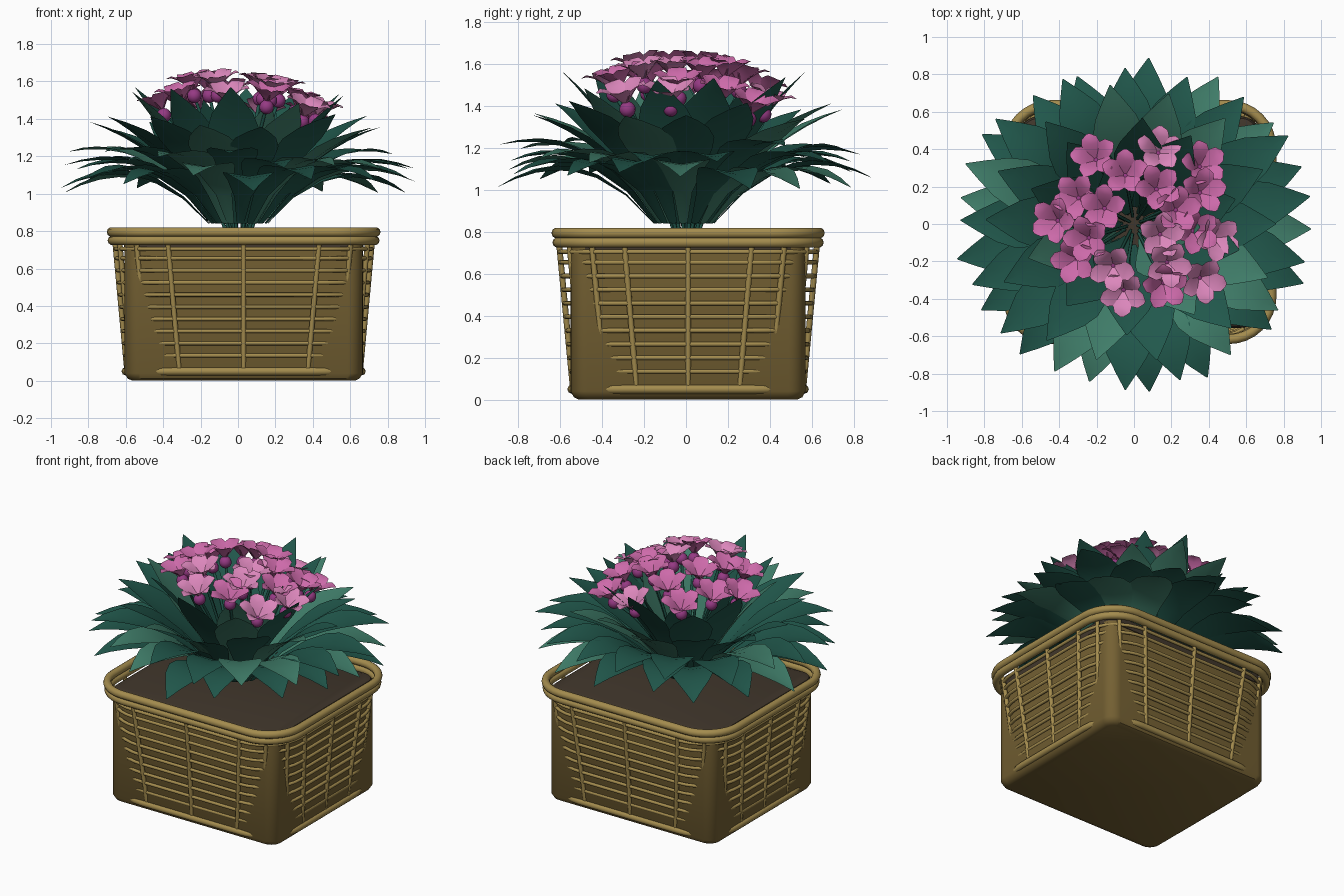
import bpy, bmesh, math, random
from mathutils import Vector, Matrix

if "Cube" in bpy.data.objects:
    bpy.data.objects.remove(bpy.data.objects["Cube"])

random.seed(7)
CX, CY = 0.03, 0.01          # basket centre


def mat(name, r, g, b):
    m = bpy.data.materials.new(name)
    lin = [(c / 255 / 12.92) if c < 11 else ((c / 255 + 0.055) / 1.055) ** 2.4 for c in (r, g, b)]
    m.diffuse_color = (*lin, 1)
    m.use_nodes = True
    m.node_tree.nodes["Principled BSDF"].inputs["Base Color"].default_value = m.diffuse_color
    return m


WICKER = mat("wicker", 164, 140, 78)
LINER = mat("basket_wall", 117, 97, 51)
SOIL = mat("soil", 64, 54, 43)
LEAF_D = mat("dark_leaf", 33, 88, 76)
LEAF_L = mat("light_leaf", 64, 126, 106)
PETAL = mat("pink_petal", 205, 106, 170)
PETAL_L = mat("light_pink_petal", 220, 135, 188)
BUD = mat("purple_bud", 150, 58, 132)


def finish(bm, name, mats, angle=None):
    me = bpy.data.meshes.new(name)
    bm.to_mesh(me)
    bm.free()
    ob = bpy.data.objects.new(name, me)
    bpy.context.collection.objects.link(ob)
    for m in mats:
        me.materials.append(m)
    if angle:
        bpy.ops.object.select_all(action='DESELECT')
        bpy.context.view_layer.objects.active = ob
        ob.select_set(True)
        bpy.ops.object.shade_smooth_by_angle(angle=math.radians(angle))
    return ob


def tubes(name, paths, radius, material, closed=False, res=2):
    cu = bpy.data.curves.new(name, 'CURVE')
    cu.dimensions = '3D'
    cu.bevel_depth = radius
    cu.bevel_resolution = res
    cu.use_fill_caps = True
    for p in paths:
        s = cu.splines.new('POLY')
        s.points.add(len(p) - 1)
        for q, c in zip(s.points, p):
            q.co = (*c, 1)
        s.use_cyclic_u = closed
    cu.materials.append(material)
    ob = bpy.data.objects.new(name, cu)
    bpy.context.collection.objects.link(ob)
    bpy.ops.object.select_all(action='DESELECT')
    bpy.context.view_layer.objects.active = ob
    ob.select_set(True)
    bpy.ops.object.convert(target='MESH')


def outline(a, b, r, z, n=8):
    """Rounded rectangle with half sizes a, b."""
    pts = []
    for k, (sx, sy) in enumerate(((1, 1), (-1, 1), (-1, -1), (1, -1))):
        for i in range(n + 1):
            t = math.pi / 2 * (k + i / n)
            pts.append((CX + sx * (a - r) + r * math.cos(t), CY + sy * (b - r) + r * math.sin(t), z))
    return pts


def loft(name, rings, material):
    bm = bmesh.new()
    vs = [[bm.verts.new(p) for p in ring] for ring in rings]
    n = len(vs[0])
    for lo, hi in zip(vs, vs[1:]):
        for i in range(n):
            bm.faces.new((lo[i], lo[(i + 1) % n], hi[(i + 1) % n], hi[i]))
    bm.faces.new(vs[0][::-1])
    bm.faces.new(vs[-1])
    finish(bm, name, [material], 35)


# Solid basket wall and soil
loft("basket_wall", [outline(.595, .52, .05, 0), outline(.62, .545, .07, .012), outline(.637, .56, .08, .04),
                     outline(.637, .56, .08, .73)], LINER)
loft("soil", [outline(.64, .565, .10, .70), outline(.64, .565, .10, .75), outline(.63, .555, .09, .768),
              outline(.60, .525, .07, .778)], SOIL)


# Woven shell: flares outward to the rim
def half(z):
    t = (z - .05) / .65
    return .624 + .06 * t, .549 + .062 * t


R = .27
weave = [outline(*half(z), R, z) for z in [.135 + .065 * i for i in range(9)] + [.705]]
tubes("horizontal_weave", weave, .011, WICKER, True)
tubes("bottom_ring", [outline(.631, .554, .25, .05)], .022, WICKER, True)
tubes("upper_rim", [outline(.706, .626, .23, .795)], .026, WICKER, True, 3)
tubes("lower_rim", [outline(.702, .622, .23, .75)], .025, WICKER, True, 3)


def stake(kind, v, sx, sy):
    path = []
    for i in range(8):
        z = .06 + .68 * i / 7
        a, b = half(z)
        if kind == 'front':
            x, y = v * (a - R), b
        elif kind == 'side':
            x, y = a, v * (b - R)
        else:
            t = math.radians(v)
            x, y = a - R + R * math.sin(t), b - R + R * math.cos(t)
        path.append((CX + sx * x, CY + sy * y, z))
    return path


stakes = [stake(k, v, sx, sy) for k, v in (('front', .97), ('corner', 35), ('corner', 65), ('side', .88))
          for sx in (-1, 1) for sy in (-1, 1)]
stakes += [stake('front', 0, 1, s) for s in (-1, 1)] + [stake('side', 0, s, 1) for s in (-1, 1)]
tubes("vertical_stakes", stakes, .014, WICKER)

# Leaves: folded blades along an arching curve
BLADE = ((0, .02), (.2, .045), (.4, .095), (.55, .13), (.66, .138), (.78, .11), (.9, .055), (1, .003))


def leaf(bm, ang, base, ctrl, tip, width, index, sy):
    out = Vector((math.cos(ang), math.sin(ang) * sy, 0))
    side = Vector((-math.sin(ang), math.cos(ang), 0))
    rows = []
    for t, w in BLADE:
        f = [(1 - t) ** 2 * p + 2 * t * (1 - t) * c + t * t * q for p, c, q in zip(base, ctrl, tip)]
        mid = out * f[0] + Vector((0, -.01, f[1]))
        w *= width
        lift = Vector((0, 0, .16 * w))
        rows.append([bm.verts.new(mid - side * w + lift), bm.verts.new(mid), bm.verts.new(mid + side * w + lift)])
    for lo, hi in zip(rows, rows[1:]):
        for i in (0, 1):
            bm.faces.new((lo[i + 1], lo[i], hi[i], hi[i + 1])).material_index = index


# name, count, base radius, control (r, z), tip (r, z), width, y squash
RINGS = (("outer_leaves", 17, .16, (.52, 1.25), (.985, 1.05), 1.0, .9),
         ("lower_leaves", 17, .15, (.48, 1.29), (.96, 1.18), 1.0, .91),
         ("middle_leaves", 14, .12, (.36, 1.22), (.79, 1.38), 1.0, .95),
         ("upper_leaves", 10, .10, (.25, 1.20), (.58, 1.52), 1.0, 1),
         ("inner_leaves", 6, .07, (.16, 1.15), (.35, 1.50), .8, 1))
for k, (name, n, r0, ctrl, tip, width, sy) in enumerate(RINGS):
    bm = bmesh.new()
    for i in range(n):
        ang = 2 * math.pi * (i + .5 * (k % 2) + random.uniform(-.15, .15)) / n
        s = random.uniform(.95, 1.02)
        dz = random.uniform(-.05, .05)
        leaf(bm, ang, (r0, .84), (ctrl[0] * s, ctrl[1] + dz * .4), (tip[0] * s, tip[1] + dz), width,
             int(random.random() < .25), sy)
    finish(bm, name, [LEAF_D, LEAF_L], 20)

# Flowers: bud, five cupped petals and a stem each
SPOTS = ((.14, .41), (.38, .33), (-.05, .28), (-.22, .37), (-.32, .15), (-.17, .09), (-.44, .02), (.13, .2),
         (.24, .08), (-.26, -.08), (-.33, -.2), (-.12, -.24), (.15, -.06), (.34, -.04), (.46, -.08),
         (.19, -.22), (-.06, -.38), (.17, -.34), (.38, -.31), (.38, .18))
PROFILE = ((.0, .0, .014), (.03, .034, .032), (.062, .065, .05), (.092, .082, .042), (.118, .084, .008))
petals, buds, stems = bmesh.new(), bmesh.new(), []
for x, y in SPOTS:
    r2 = x * x + y * y
    z = 1.56 - .85 * r2 + random.uniform(-.04, .03)
    pos = Vector((x * .9, y * .9, z))
    axis = Vector((x * .8, y * .8, 1)).normalized()
    turn = axis.to_track_quat('Z', 'Y').to_matrix().to_4x4()
    frame = Matrix.Translation(pos) @ turn
    bmesh.ops.create_uvsphere(buds, u_segments=14, v_segments=8, radius=.039, matrix=frame)
    a0 = random.uniform(0, 6.28)
    shade = int(random.random() < .3)
    for p in range(5):
        m = frame @ Matrix.Rotation(a0 + p * math.tau / 5, 4, 'Z')
        rows = [[petals.verts.new(m @ Vector((.008 + d, s * w, .034 + h + abs(s) * w * .2))) for s in (-1, 0, 1)]
                for d, h, w in PROFILE]
        for lo, hi in zip(rows, rows[1:]):
            for i in (0, 1):
                petals.faces.new((lo[i], hi[i], hi[i + 1], lo[i + 1])).material_index = shade
    start, bend = Vector((x * .15, y * .15, .80)), Vector((x * .45, y * .45, 1.2))
    stems.append([start * (1 - t) ** 2 + bend * 2 * t * (1 - t) + pos * t * t for t in [i / 8 for i in range(9)]])
finish(petals, "flower_petals", [PETAL, PETAL_L], 25)
finish(buds, "flower_buds", [BUD], 60)
tubes("flower_stems", stems, .009, LEAF_D)
